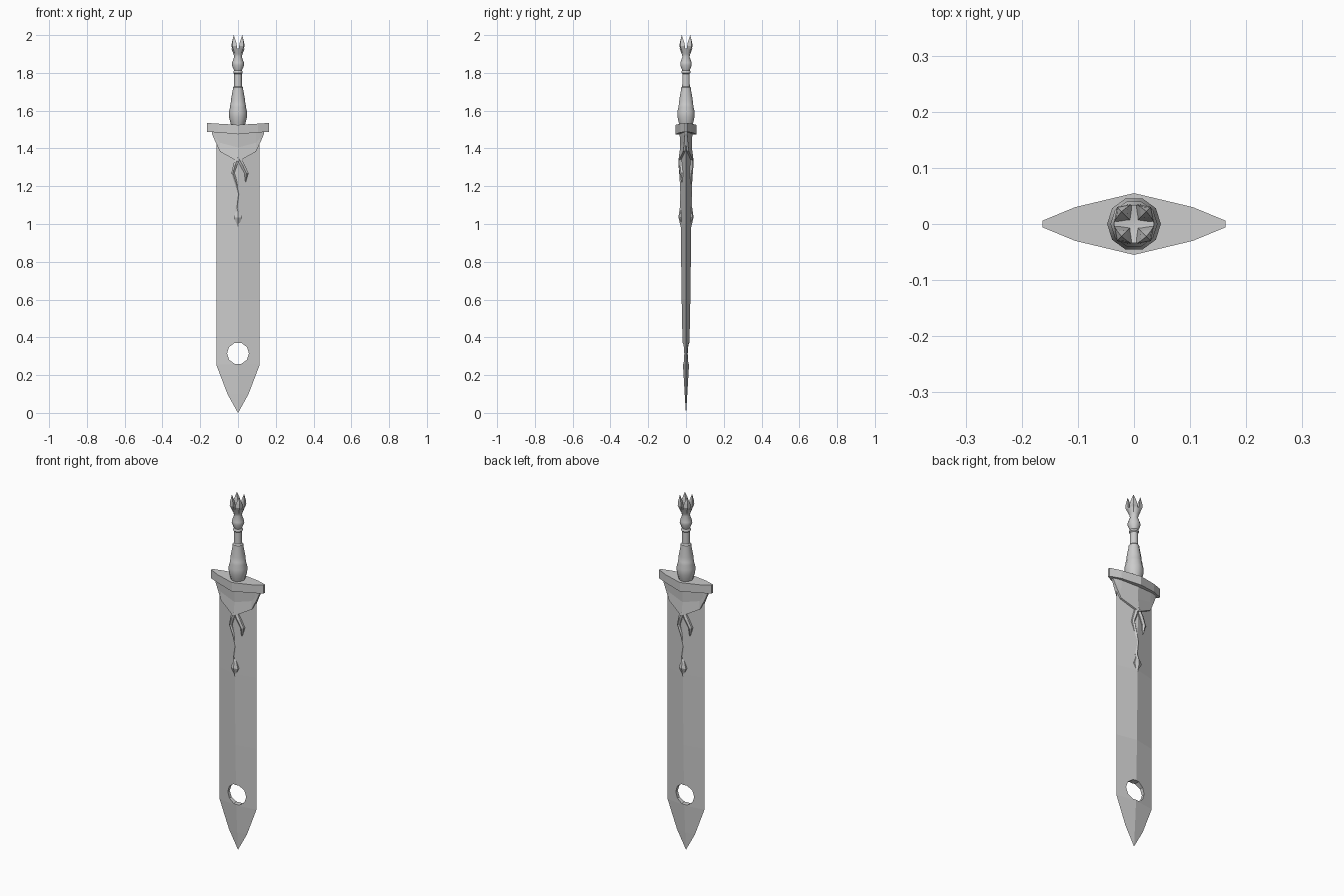
import bpy, bmesh, math
from mathutils import Vector, Matrix

if "Cube" in bpy.data.objects:
    bpy.data.objects.remove(bpy.data.objects["Cube"])


def loft(name, rings, smooth=False):
    """Skin a list of equal-length point rings and cap both ends."""
    bm = bmesh.new()
    loops = [[bm.verts.new(p) for p in ring] for ring in rings]
    n = len(loops[0])
    for a, b in zip(loops, loops[1:]):
        for i in range(n):
            j = (i + 1) % n
            bm.faces.new((a[i], a[j], b[j], b[i]))
    bm.faces.new(loops[0])
    bm.faces.new(loops[-1])
    bmesh.ops.remove_doubles(bm, verts=bm.verts, dist=0.0002)
    bmesh.ops.recalc_face_normals(bm, faces=bm.faces)
    mesh = bpy.data.meshes.new(name)
    bm.to_mesh(mesh)
    bm.free()
    obj = bpy.data.objects.new(name, mesh)
    bpy.context.collection.objects.link(obj)
    if smooth:
        bpy.ops.object.select_all(action='DESELECT')
        obj.select_set(True)
        bpy.context.view_layer.objects.active = obj
        bpy.ops.object.shade_smooth_by_angle(angle=math.radians(40))
    return obj


def circle(r, z, n=10):
    return [(r * math.cos(2 * math.pi * i / n), r * math.sin(2 * math.pi * i / n), z)
            for i in range(n)]


# Blade: diamond section tapering to the tip (z, half width, half thickness)
sections = [(1.49, .115, .030), (1.0, .115, .028), (.6, .115, .023),
            (.255, .115, .016), (.10, .056, .007), (.0, .0005, .0005)]
blade = loft("blade", [[(-w, 0, z), (0, -t, z), (w, 0, z), (0, t, z)]
                       for z, w, t in sections])

# Round hole near the tip
cutter = loft("hole_cutter", [[(x, y, z + .315) for x, z, _ in circle(.058, 0)]
                              for y in (-.1, .1)])
cutter.hide_render = True
cutter.hide_viewport = True
cut = blade.modifiers.new("hole", 'BOOLEAN')
cut.operation = 'DIFFERENCE'
cut.solver = 'EXACT'
cut.object = cutter

# Crossguard: lens plan, slightly upswept ends (x, half depth, bottom, top)
half = [(.163, .006, 1.487, 1.535), (.105, .030, 1.485, 1.531)]
guard = [(-x, y, b, t) for x, y, b, t in half] + [(0, .055, 1.475, 1.525)] + half[::-1]
loft("crossguard", [[(x, -y, b), (x, y, b), (x, y, t), (x, -y, t)]
                    for x, y, b, t in guard])

# Collar flaring over the blade (x, mid z, bottom z, top/mid/bottom half depth)
half = [(.137, 1.480, 1.475, .006, .006, .006), (.115, 1.455, 1.425, .013, .011, .010),
        (.095, 1.430, 1.383, .018, .014, .015)]
rows = [(-s[0],) + s[1:] for s in half] + [(0, 1.405, 1.33, .034, .031, .041)] + half[::-1]
loft("collar", [[(x, -a, 1.49), (x, -b, m), (x, -c, z),
                 (x, c, z), (x, b, m), (x, a, 1.49)]
                for x, m, z, a, b, c in rows])


# Ornament strands on both faces (x, z, half width, height above mid plane)
def strand(name, path):
    for side, s in (("front", 1), ("back", -1)):
        rings = []
        for x, z, w, h in path:
            edge = h - .007
            pts = [(x - w, 0), (x - w, -edge), (x, -h), (x + w, -edge), (x + w, 0)]
            rings.append([(s * px, s * py, z) for px, py in pts])
        loft(f"{name}_{side}", rings)


strand("short_strand", [(0, 1.355, .014, .038), (.022, 1.315, .013, .039),
                        (.044, 1.27, .011, .034), (.040, 1.222, .001, .026)])
strand("long_strand", [(0, 1.355, .014, .038), (-.014, 1.315, .011, .040),
                       (-.027, 1.27, .008, .036), (-.008, 1.21, .008, .032),
                       (.003, 1.16, .008, .031), (-.006, 1.085, .007, .033),
                       (0, 1.065, .012, .036), (0, 1.035, .022, .040),
                       (0, .985, .001, .028)])

# Turned grip (radius, z)
profile = [(.034, 1.515), (.041, 1.54), (.047, 1.565), (.048, 1.595), (.042, 1.618),
           (.042, 1.628), (.039, 1.634), (.037, 1.66), (.027, 1.715), (.027, 1.723),
           (.021, 1.729), (.020, 1.795), (.025, 1.80), (.025, 1.807), (.021, 1.813),
           (.032, 1.84), (.031, 1.855), (.020, 1.885), (.024, 1.90), (.036, 1.93),
           (.012, 1.925)]
loft("grip", [circle(r, z) for r, z in profile], smooth=True)

# Crown of four pointed prongs (z, inner radius, outer radius, half width)
prong = [(1.905, .006, .026, .012), (1.942, .014, .043, .021),
         (1.965, .018, .041, .015), (2.0, .031, .032, .0005)]
for k in range(4):
    turn = Matrix.Rotation(math.radians(45 + 90 * k), 3, 'Z')
    loft(f"crown_prong_{k + 1}",
         [[turn @ Vector(p) for p in ((i, 0, z), ((i + o) / 2, -w, z),
                                      (o, 0, z), ((i + o) / 2, w, z))]
          for z, i, o, w in prong])
